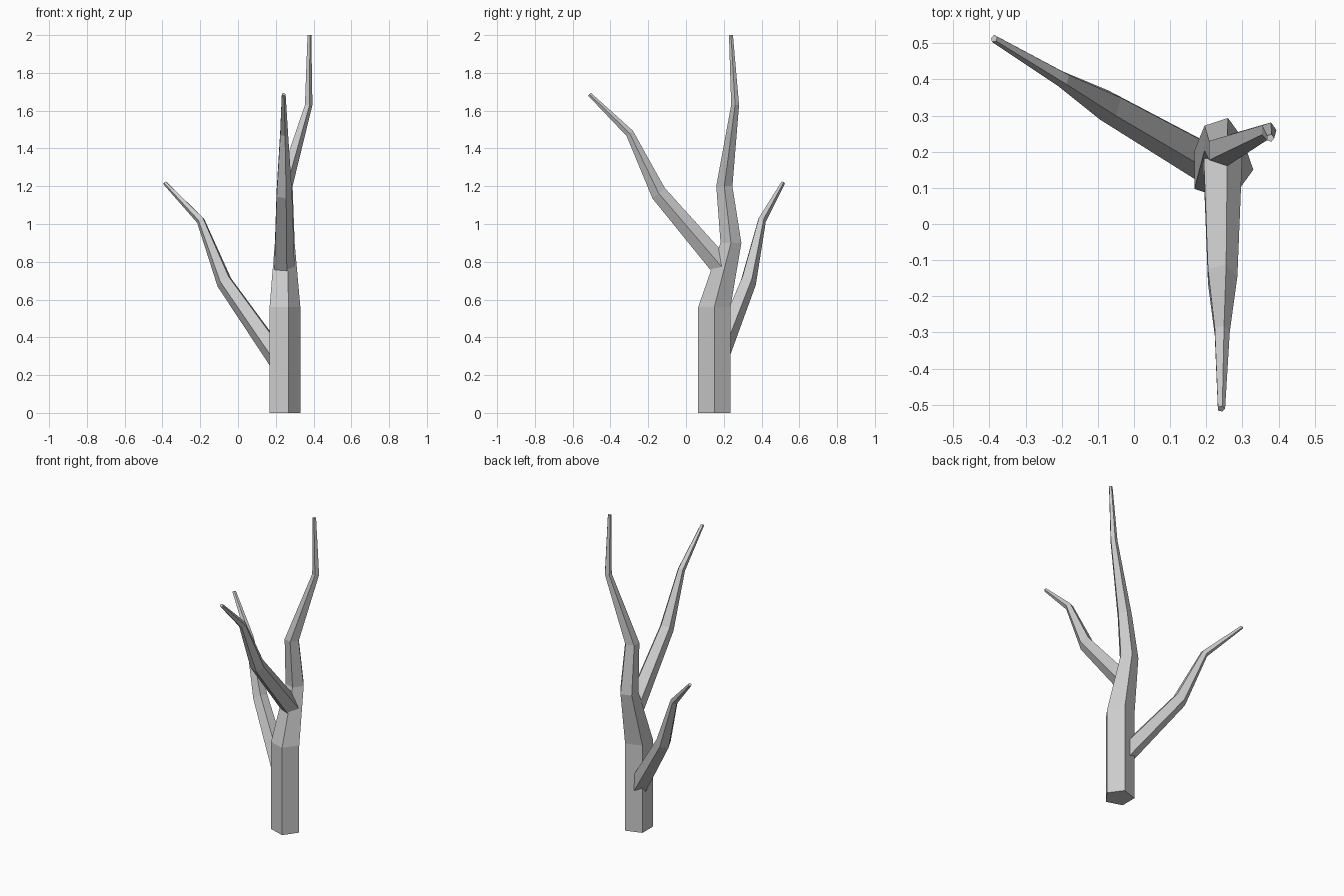
import bpy, bmesh, math
from mathutils import Vector

if "Cube" in bpy.data.objects:
    bpy.data.objects.remove(bpy.data.objects["Cube"])

SIDES = 5


def limb(name, points, radii, x_axis, y_axis):
    """Five-sided tapering limb; every ring keeps the same orientation."""
    bm = bmesh.new()
    rings = []
    for p, r in zip(points, radii):
        ring = []
        for i in range(SIDES):
            a = 2 * math.pi * i / SIDES
            ring.append(bm.verts.new(Vector(p) + r * (math.cos(a) * x_axis + math.sin(a) * y_axis)))
        rings.append(ring)
    for low, high in zip(rings, rings[1:]):
        for i in range(SIDES):
            j = (i + 1) % SIDES
            bm.faces.new((low[i], low[j], high[j], high[i]))
    bm.faces.new(rings[0][::-1])
    bm.faces.new(rings[-1])
    bmesh.ops.recalc_face_normals(bm, faces=bm.faces)
    mesh = bpy.data.meshes.new(name)
    bm.to_mesh(mesh)
    bm.free()
    obj = bpy.data.objects.new(name, mesh)
    bpy.context.collection.objects.link(obj)
    return obj


def branch(name, points, radii):
    """Limb whose rings are square to its first segment."""
    d = (Vector(points[1]) - Vector(points[0])).normalized()
    left = Vector((0, 0, 1)).cross(d).normalized()
    limb(name, points, radii, left, d.cross(left))


# Trunk with level rings
limb("trunk",
     [(0.24, 0.15, 0), (0.24, 0.15, 0.56), (0.242, 0.238, 0.90),
      (0.244, 0.203, 1.20), (0.372, 0.26, 1.63), (0.377, 0.238, 2.0)],
     [0.09, 0.09, 0.058, 0.045, 0.022, 0.011],
     Vector((1, 0, 0)), Vector((0, 1, 0)))

# Upper branch leaning to the front
branch("front_branch",
       [(0.24, 0.20, 0.76), (0.241, -0.145, 1.163), (0.242, -0.298, 1.48), (0.241, -0.511, 1.687)],
       [0.06, 0.045, 0.023, 0.011])

# Lower branch leaning to the back left
branch("back_left_branch",
       [(0.24, 0.15, 0.25), (-0.072, 0.328, 0.695), (-0.198, 0.401, 1.02), (-0.387, 0.513, 1.218)],
       [0.06, 0.045, 0.023, 0.011])
